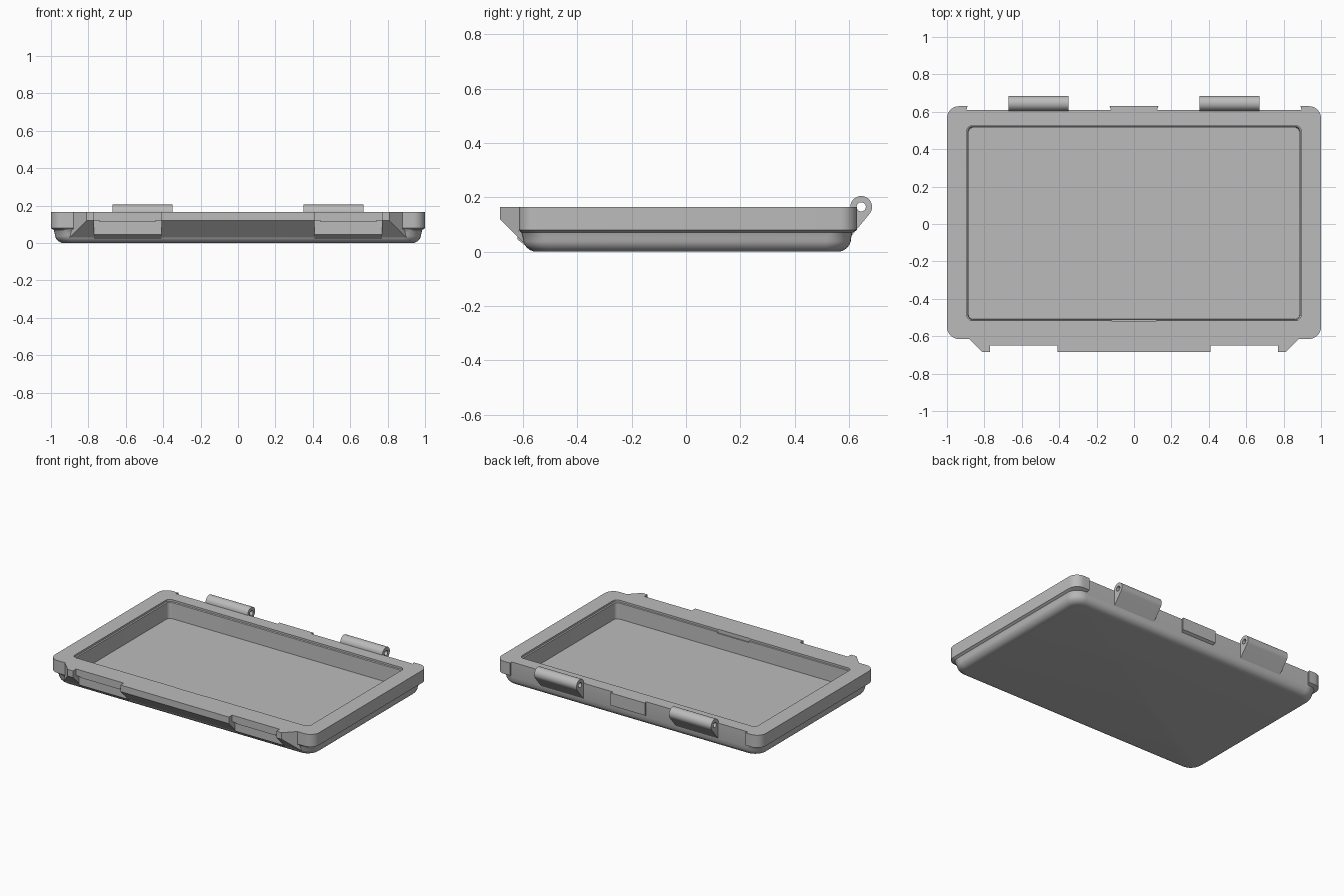
import bpy, bmesh
from math import sin, cos, radians, pi

if "Cube" in bpy.data.objects:
    bpy.data.objects.remove(bpy.data.objects["Cube"])

grey = bpy.data.materials.new("plain grey")
grey.use_nodes = True
grey.diffuse_color = (0.5, 0.5, 0.5, 1)
grey.node_tree.nodes["Principled BSDF"].inputs["Base Color"].default_value = (0.5, 0.5, 0.5, 1)

TOP = 0.165


def finish(bm, name):
    bmesh.ops.recalc_face_normals(bm, faces=bm.faces)
    mesh = bpy.data.meshes.new(name)
    bm.to_mesh(mesh)
    bm.free()
    mesh.materials.append(grey)
    obj = bpy.data.objects.new(name, mesh)
    bpy.context.collection.objects.link(obj)
    return obj


def activate(obj):
    bpy.ops.object.select_all(action='DESELECT')
    obj.select_set(True)
    bpy.context.view_layer.objects.active = obj


def smooth(obj):
    activate(obj)
    bpy.ops.object.shade_smooth_by_angle(angle=radians(32))


def cut(obj, cutter):
    cutter.hide_render = True
    mod = obj.modifiers.new("cut", 'BOOLEAN')
    mod.operation = 'DIFFERENCE'
    mod.solver = 'EXACT'
    mod.object = cutter
    activate(obj)
    bpy.ops.object.modifier_apply(modifier=mod.name)
    bpy.data.objects.remove(cutter)


def rounded_ring(bm, half_x, y0, y1, r, z, steps=8):
    """Rounded rectangle of vertices at height z."""
    ring = []
    centres = [(half_x - r, y1 - r), (r - half_x, y1 - r),
               (r - half_x, y0 + r), (half_x - r, y0 + r)]
    for quarter, (cx, cy) in enumerate(centres):
        for i in range(steps + 1):
            a = (quarter + i / steps) * pi / 2
            ring.append(bm.verts.new((cx + r * cos(a), cy + r * sin(a), z)))
    return ring


def prism(name, profile, x0, x1):
    """Extrude a (y, z) profile along x; each end is a function of y or a number."""
    at = lambda x, y: x(y) if callable(x) else x
    bm = bmesh.new()
    a, b = ([bm.verts.new((at(x, y), y, z)) for y, z in profile] for x in (x0, x1))
    n = len(profile)
    for i in range(n):
        bm.faces.new((a[i], a[(i + 1) % n], b[(i + 1) % n], b[i]))
    bm.faces.new(a)
    bm.faces.new(b)
    return finish(bm, name)


def box_profile(y0, y1, z0, z1):
    return [(y0, z0), (y1, z0), (y1, z1), (y0, z1)]


# Tray: rounded foot, overhanging skirt, rim and cavity in one loft
bm = bmesh.new()
rings = []
for i in range(7):
    a = i / 6 * pi / 2
    inset = 0.05 * (1 - sin(a))
    z = 0.05 * (1 - cos(a))
    rings.append(rounded_ring(bm, 0.98 - inset, -0.6 + inset, 0.608 - inset, 0.09 - inset * 0.6, z))
rings += [rounded_ring(bm, *spec) for spec in (
    (0.985, -0.605, 0.612, 0.08, 0.07),
    (1.0, -0.615, 0.63, 0.065, 0.08),
    (1.0, -0.615, 0.63, 0.065, TOP),
    (0.894, -0.516, 0.525, 0.03, TOP),
    (0.894, -0.516, 0.525, 0.03, 0.152),
    (0.887, -0.511, 0.519, 0.025, 0.148),
    (0.884, -0.509, 0.516, 0.025, 0.04))]
for lo, hi in zip(rings, rings[1:]):
    n = len(lo)
    for i in range(n):
        j = (i + 1) % n
        bm.faces.new((lo[i], lo[j], hi[j], hi[i]))
bm.faces.new(rings[0])
bm.faces.new(rings[-1])
tray = finish(bm, "tray")

# Recesses along the back wall, leaving a centre tab and two corners
for s in (-1, 1):
    cut(tray, prism("back_cutter", box_profile(0.61, 0.8, -0.1, 0.3),
                    lambda y: s * (0.13 + 0.3 * (y - 0.63)),
                    lambda y: s * (0.89 - 0.3 * (y - 0.63))))
# Finger notch in the front cavity wall
cut(tray, prism("notch_cutter", box_profile(-0.519, -0.45, 0.14, 0.3), -0.12, 0.12))
smooth(tray)

# Front lip: slanted underside, stepped back where the latches close
inner = [(-0.575, 0.01), (-0.57, 0.03), (-0.6, 0.075), (-0.615, 0.075), (-0.615, TOP)]
lip = [(-0.685, TOP), (-0.685, 0.12)] + inner
latch = [(-0.65, TOP), (-0.65, 0.12), (-0.62, 0.12), (-0.62, 0.045)] + inner
prism("front_lip", lip, -0.41, 0.41)

# Hinge knuckle outline: round top running into a sloped bracket
HY, HZ, HR = 0.645, 0.165, 0.04
knuckle = [(HY + HR * cos(radians(a)), HZ + HR * sin(radians(a))) for a in range(180, -41, -10)]
knuckle += [(0.61, 0.06), (0.6, 0.06)]
pin = [(HY + 0.017 * cos(i * pi / 12), HZ + 0.017 * sin(i * pi / 12)) for i in range(24)]

for s, side in ((1, "left"), (-1, "right")):
    prism(side + "_latch_seat", latch, s * 0.41, s * 0.77)
    prism(side + "_latch_tongue", box_profile(-0.65, -0.622, 0.114, 0.12), s * 0.44, s * 0.74)
    prism(side + "_lip_end", lip, s * 0.77, lambda y: s * (0.885 + y + 0.61))
    hinge = prism(side + "_hinge", knuckle, s * 0.35, s * 0.67)
    cut(hinge, prism("pin_cutter", pin, s * 0.3, s * 0.72))
    smooth(hinge)
